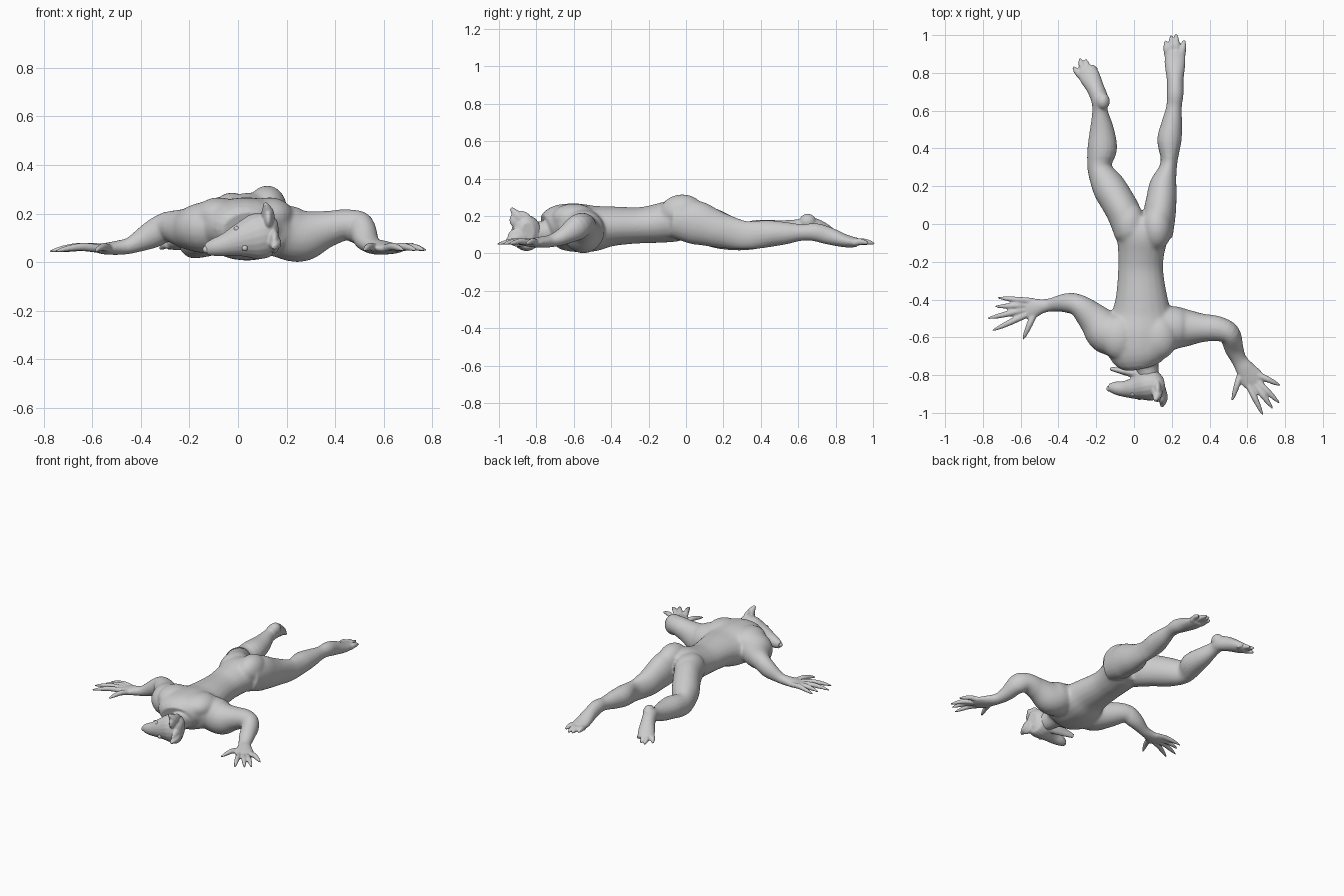
import bpy, bmesh, math
from mathutils import Vector, Matrix

SEG = 20


def spline(pts, steps=4):
    """Catmull-Rom through points of any dimension."""
    out = []
    for i in range(len(pts) - 1):
        p = [pts[max(0, min(len(pts) - 1, i + k))] for k in (-1, 0, 1, 2)]
        for s in range(steps):
            t = s / steps
            out.append([0.5 * (2 * b + (c - a) * t + (2 * a - 5 * b + 4 * c - d) * t * t
                               + (3 * b - a - 3 * c + d) * t ** 3) for a, b, c, d in zip(*p)])
    return out + [list(pts[-1])]


def loft(bm, pts):
    """Closed tube; each point is x, y, z, half width, half height."""
    pts = spline(pts)
    rings = []
    for i, (x, y, z, w, h) in enumerate(pts):
        a, b = pts[max(i - 1, 0)], pts[min(i + 1, len(pts) - 1)]
        t = (Vector(b[:3]) - Vector(a[:3])).normalized()
        side = t.cross(Vector((0, 0, 1))).normalized()
        up = side.cross(t)
        rings.append([bm.verts.new(Vector((x, y, z)) + side * w * math.cos(q) + up * h * math.sin(q))
                      for q in (2 * math.pi * k / SEG for k in range(SEG))])
    for r, s in zip(rings, rings[1:]):
        for k in range(SEG):
            n = (k + 1) % SEG
            bm.faces.new((r[k], r[n], s[n], s[k]))
    bm.faces.new(rings[0][::-1])
    bm.faces.new(rings[-1])


def blob(bm, c, r):
    m = Matrix.Translation(c) @ Matrix.Diagonal((*r, 1))
    bmesh.ops.create_uvsphere(bm, u_segments=20, v_segments=12, radius=1, matrix=m)


def digit(bm, base, tip, r, lift=0.01):
    """Finger or toe with a knuckle arch and a claw point."""
    a, b = Vector(base), Vector(tip)
    pts = []
    for t, k, z in ((0, 1, 0), (0.4, 0.95, 1), (0.7, 0.75, 0.6), (0.85, 0.55, 0.2), (1, 0.28, -0.3)):
        p = a.lerp(b, t)
        pts.append((p.x, p.y, p.z + lift * z, r * k, r * k))
    loft(bm, pts)


def finish(bm, name, voxel, smooth, core=None):
    """Fuse the parts into one skin; core(v) selects where joins are blended more."""
    bmesh.ops.recalc_face_normals(bm, faces=bm.faces)
    me = bpy.data.meshes.new(name)
    bm.to_mesh(me)
    bm.free()
    ob = bpy.data.objects.new(name, me)
    bpy.context.collection.objects.link(ob)
    bpy.ops.object.select_all(action='DESELECT')
    ob.select_set(True)
    bpy.context.view_layer.objects.active = ob
    if voxel:
        r = ob.modifiers.new("fuse", 'REMESH')
        r.mode = 'VOXEL'
        r.voxel_size = voxel
        bpy.ops.object.modifier_apply(modifier="fuse")
        s = ob.modifiers.new("soften", 'SMOOTH')
        s.iterations = smooth
        bpy.ops.object.modifier_apply(modifier="soften")
        if core:
            g = ob.vertex_groups.new(name="core")
            g.add([v.index for v in ob.data.vertices if core(v.co)], 1, 'REPLACE')
            s = ob.modifiers.new("blend", 'SMOOTH')
            s.iterations = 35
            s.vertex_group = "core"
            bpy.ops.object.modifier_apply(modifier="blend")
    bpy.ops.object.shade_smooth()
    return ob


body = bmesh.new()

# torso, chest and neck
loft(body, [(.04, .03, .17, .11, .09), (.045, -.05, .175, .137, .112), (.038, -.15, .16, .123, .105),
            (.035, -.25, .15, .12, .097), (.04, -.4, .145, .14, .107), (.04, -.5, .133, .17, .124),
            (.035, -.6, .138, .2, .13), (.035, -.69, .143, .17, .115), (.045, -.745, .13, .11, .08)])
loft(body, [(.05, -.66, .13, .09, .08), (.07, -.76, .11, .06, .065), (.085, -.84, .105, .055, .06)])
# shoulder blades and buttocks
for x in (-.08, .13):
    blob(body, (x, -.6, .19), (.1, .12, .077))
blob(body, (.12, -.02, .22), (.082, .12, .096))
blob(body, (-.025, 0, .2), (.085, .12, .087))

# straight leg
loft(body, [(.125, -.07, .185, .08, .1), (.135, .05, .165, .086, .118), (.145, .13, .14, .081, .105),
            (.155, .21, .117, .072, .092), (.185, .32, .097, .044, .077), (.187, .44, .105, .064, .072),
            (.2, .53, .108, .055, .06), (.212, .62, .112, .041, .044), (.218, .69, .113, .044, .048),
            (.218, .76, .095, .044, .047), (.217, .85, .067, .055, .035), (.217, .915, .058, .053, .025)])
for bx, tx, ty in ((.178, .167, .972), (.204, .196, 1.0), (.23, .222, 1.008), (.254, .266, .975)):
    digit(body, (bx, .895, .057), (tx, ty, .055), .019, .006)

# leg turned outwards
loft(body, [(-.015, -.06, .185, .085, .1), (-.05, .05, .165, .091, .11), (-.087, .12, .145, .091, .105),
            (-.135, .2, .117, .089, .097), (-.183, .3, .093, .065, .079), (-.168, .4, .105, .078, .075),
            (-.17, .5, .115, .064, .063), (-.18, .6, .135, .041, .047), (-.182, .66, .145, .046, .05),
            (-.205, .72, .125, .047, .047), (-.235, .78, .09, .055, .037), (-.258, .82, .07, .051, .024)])
blob(body, (-.165, .65, .17), (.037, .045, .042))
for b, t in (((-.285, .785), (-.322, .832)), ((-.268, .805), (-.287, .878)),
             ((-.245, .81), (-.255, .872)), ((-.218, .8), (-.198, .83))):
    digit(body, (*b, .072), (*t, .055), .018, .006)

# arm with the raised elbow
loft(body, [(.12, -.57, .15, .11, .1), (.2, -.55, .122, .116, .112), (.27, -.55, .11, .102, .108),
            (.36, -.55, .135, .077, .078), (.445, -.555, .153, .066, .064), (.505, -.583, .137, .058, .068),
            (.53, -.66, .09, .05, .046), (.557, -.72, .067, .041, .034), (.59, -.77, .06, .051, .03),
            (.625, -.82, .056, .063, .023), (.645, -.85, .054, .05, .017)])
for b, t in (((.565, -.79), (.519, -.935)), ((.605, -.85), (.682, -1.01)), ((.64, -.85), (.735, -.978)),
             ((.655, -.835), (.77, -.948)), ((.65, -.795), (.775, -.855))):
    digit(body, (*b, .056), (*t, .052), .0175)

# arm with the flat elbow
loft(body, [(-.05, -.6, .15, .1, .1), (-.14, -.575, .142, .115, .106), (-.21, -.505, .138, .088, .085),
            (-.29, -.433, .145, .061, .063), (-.36, -.418, .11, .051, .056), (-.44, -.428, .07, .035, .035),
            (-.49, -.436, .06, .039, .03), (-.545, -.448, .055, .057, .024), (-.575, -.455, .054, .05, .017)])
for b, t in (((-.53, -.41), (-.722, -.39)), ((-.57, -.43), (-.735, -.437)), ((-.58, -.455), (-.775, -.5)),
             ((-.57, -.48), (-.75, -.565)), ((-.53, -.48), (-.588, -.612))):
    digit(body, (*b, .056), (*t, .048), .0175)

finish(body, "body", .006, 4, lambda v: -.3 < v.x < .4 and -.75 < v.y < .35)

# head resting on its cheek, muzzle to the side
head = bmesh.new()
loft(head, [(.16, -.845, .115, .035, .05), (.13, -.85, .115, .073, .088), (.07, -.855, .104, .081, .094),
            (.01, -.868, .09, .06, .07), (-.05, -.873, .072, .043, .048), (-.1, -.868, .06, .034, .036),
            (-.132, -.865, .052, .02, .024)])
# lower jaw
loft(head, [(.07, -.81, .1, .045, .06), (0, -.79, .078, .027, .042), (-.06, -.779, .068, .018, .03),
            (-.125, -.766, .058, .01, .016)])
# ears: broad flat shells with a pointed tip
blob(head, (.125, -.885, .178), (.022, .06, .05))
blob(head, (.15, -.9, .085), (.022, .055, .05))
for base, mid, tip in (((.12, -.87, .17), (.122, -.905, .205), (.112, -.935, .242)),
                       ((.14, -.88, .09), (.153, -.925, .075), (.148, -.968, .06))):
    loft(head, [(*base, .03, .03), (*mid, .026, .026), (*tip, .008, .008)])
finish(head, "head", .005, 4)

# eyes and nose
for name, c, r in (("eye_upper", (-.005, -.899, .136), .012), ("eye_lower", (.028, -.921, .057), .012),
                   ("nose", (-.13, -.872, .052), .016)):
    bm = bmesh.new()
    blob(bm, c, (r, r, r))
    finish(bm, name, 0, 0)
